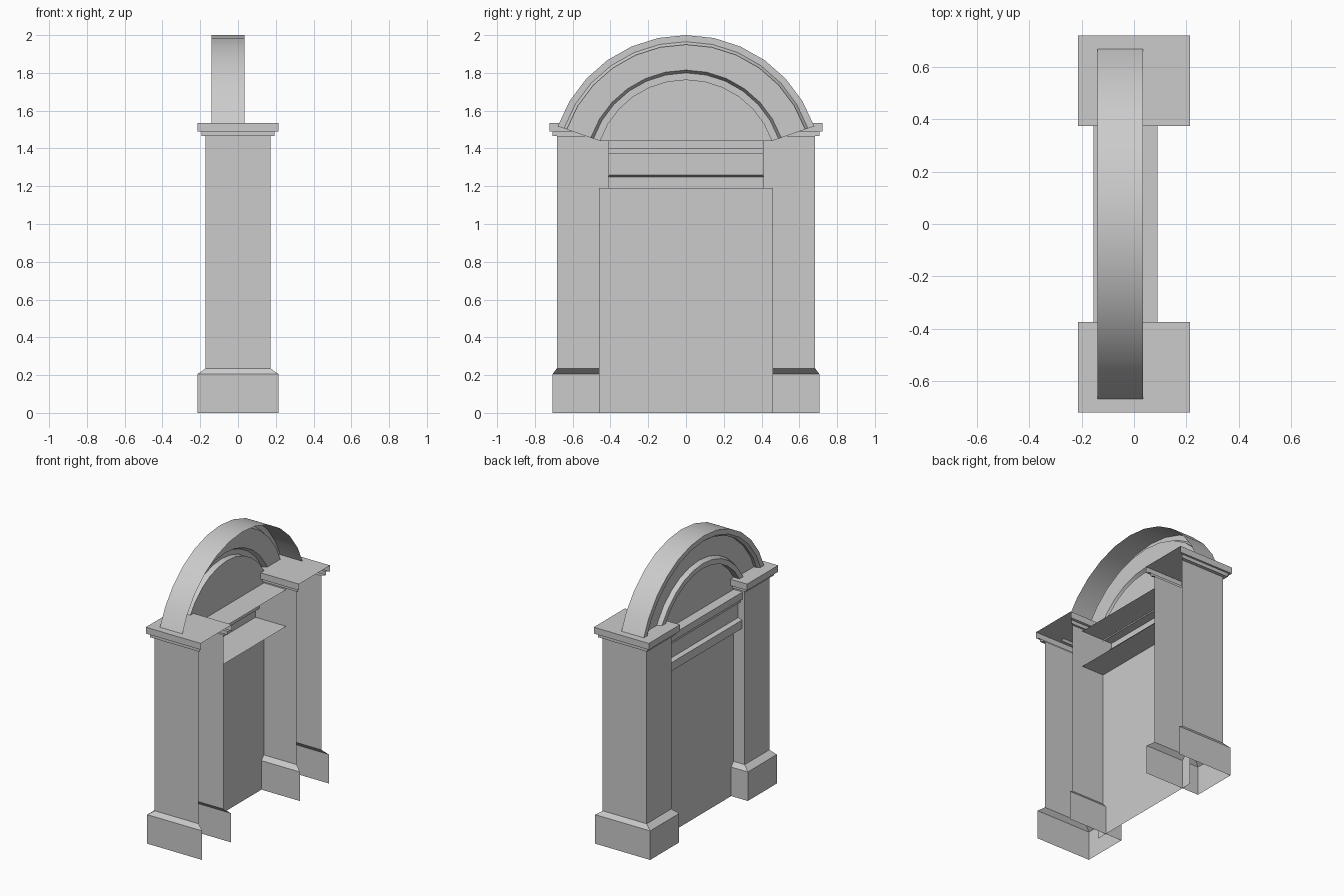
import bpy
from math import sin, cos, radians

if "Cube" in bpy.data.objects:
    bpy.data.objects.remove(bpy.data.objects["Cube"], do_unlink=True)

stone = bpy.data.materials.new("light_grey_stone")
stone.use_nodes = True
GREY = (0.6, 0.6, 0.6, 1)
stone.diffuse_color = GREY
stone.node_tree.nodes["Principled BSDF"].inputs["Base Color"].default_value = GREY


def make(name, verts, faces, smooth=False):
    mesh = bpy.data.meshes.new(name)
    mesh.from_pydata(verts, [], faces)
    mesh.materials.append(stone)
    obj = bpy.data.objects.new(name, mesh)
    bpy.context.collection.objects.link(obj)
    if smooth:
        bpy.ops.object.select_all(action="DESELECT")
        obj.select_set(True)
        bpy.context.view_layer.objects.active = obj
        bpy.ops.object.shade_smooth_by_angle(angle=radians(25))
    return obj


def loft(name, rows, top=False, smooth=False):
    """Skin an open sheet through rows of equally many points."""
    n = len(rows[0])
    verts = [p for row in rows for p in row]
    faces = [(i * n + j, i * n + j + 1, (i + 1) * n + j + 1, (i + 1) * n + j)
             for i in range(len(rows) - 1) for j in range(n - 1)]
    if top:
        faces.append(tuple(range(len(verts) - n, len(verts))))
    return make(name, verts, faces, smooth)


def extrude(name, profile, half):
    """Extrude an (x, z) profile along y."""
    return loft(name, [[(x, -half, z), (x, half, z)] for x, z in profile])


# Pillar parts: sections of (z, half depth, inner y, outer y), open at the rear
SHAFT = (0.172, 0.41, 0.684)
PLINTH = (0.215, 0.383, 0.707)
NECK = (0.193, 0.395, 0.708)
SLAB = (0.215, 0.375, 0.722)
PILLAR = {
    "plinth": [(0, *PLINTH), (0.205, *PLINTH), (0.235, *SHAFT)],
    "shaft": [(0.235, *SHAFT), (1.465, *SHAFT)],
    "cap": [(1.465, *SHAFT), (1.465, *NECK), (1.49, *NECK),
            (1.49, *SLAB), (1.535, *SLAB)],
}
for side, label in ((1, "left"), (-1, "right")):
    for part, sections in PILLAR.items():
        rows = []
        for z, hx, inner, outer in sections:
            lo, hi = sorted((side * inner, side * outer))
            rows.append([(hx, hi, z), (-hx, hi, z), (-hx, lo, z), (hx, lo, z)])
        loft(f"{label}_pillar_{part}", rows, top=(part == "cap"))

# Recessed panel between the pillars
PANEL_X = -0.085
extrude("recessed_panel", [(PANEL_X, 1.19), (PANEL_X, 0)], 0.46)

# Moulded lintel with a top and a bottom shelf
extrude("lintel", [(0.09, 1.45), (-0.155, 1.45), (-0.155, 1.40), (-0.14, 1.40),
                   (-0.14, 1.375), (-0.12, 1.375), (-0.12, 1.26),
                   (-0.15, 1.25), (-0.15, 1.19), (0.09, 1.19)], 0.41)

# Arched pediment: a moulding profile swept along twelve arc segments
CENTRE, START, STEPS = 1.281, 19.2, 12
angles = [radians(180 - START - i * (180 - 2 * START) / STEPS)
          for i in range(STEPS + 1)]


def arc(radius, x):
    return [(x, radius * cos(a), CENTRE + radius * sin(a)) for a in angles]


MOULDING = [(0.719, 0.035), (0.719, -0.14), (0.684, -0.14), (0.669, -0.12),
            (0.669, -0.10), (0.534, -0.10), (0.519, -0.13), (0.484, -0.13),
            (0.484, PANEL_X)]
loft("arch_moulding", [arc(r, x) for r, x in MOULDING], smooth=True)

# Flat infill below the arch
infill = arc(0.484, PANEL_X)
make("arch_infill", infill, [tuple(range(len(infill)))])
